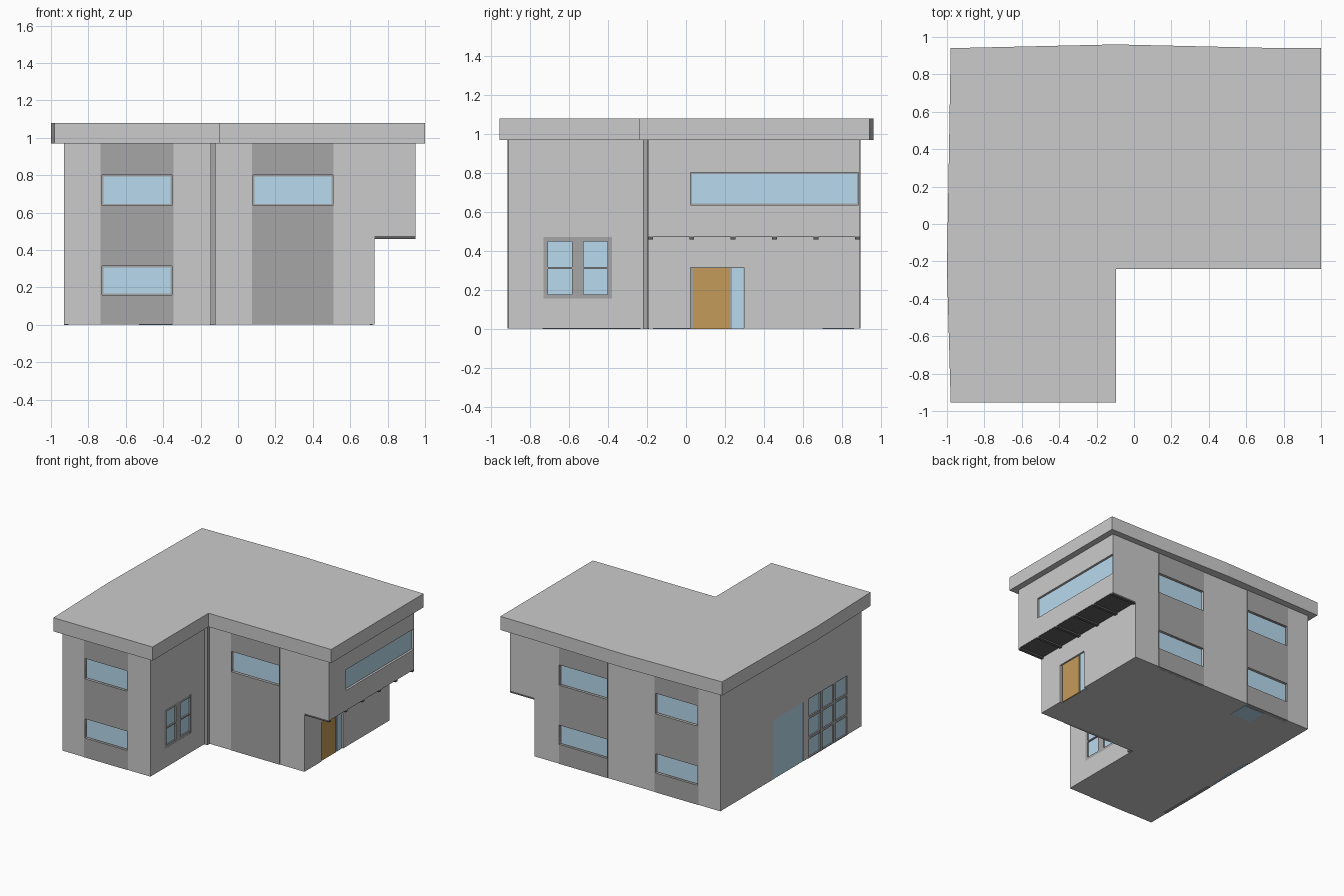
import bpy, bmesh

if "Cube" in bpy.data.objects:
    bpy.data.objects.remove(bpy.data.objects["Cube"])


def material(name, rgb):
    m = bpy.data.materials.new(name)
    m.diffuse_color = (*rgb, 1)
    m.use_nodes = True
    m.node_tree.nodes["Principled BSDF"].inputs["Base Color"].default_value = m.diffuse_color
    return m


GLASS = material("glass", (0.48, 0.70, 0.86))
WOOD = material("wood", (0.55, 0.33, 0.10))
DARK = material("dark_grey", (0.38, 0.38, 0.38))
SOFFIT = material("soffit_grey", (0.12, 0.12, 0.12))


def prism(name, pts, vec, mat=None):
    """Closed polygon extruded along vec."""
    bm = bmesh.new()
    face = bm.faces.new([bm.verts.new(p) for p in pts])
    new = bmesh.ops.extrude_face_region(bm, geom=[face])["geom"]
    bmesh.ops.translate(bm, vec=vec, verts=[g for g in new if isinstance(g, bmesh.types.BMVert)])
    bmesh.ops.recalc_face_normals(bm, faces=bm.faces)
    me = bpy.data.meshes.new(name)
    bm.to_mesh(me)
    bm.free()
    ob = bpy.data.objects.new(name, me)
    bpy.context.collection.objects.link(ob)
    if mat:
        me.materials.append(mat)
    return ob


def box(name, x, y, z, mat=None):
    x, y, z = sorted(x), sorted(y), sorted(z)
    pts = [(x[0], y[0], z[0]), (x[1], y[0], z[0]), (x[1], y[1], z[0]), (x[0], y[1], z[0])]
    return prism(name, pts, (0, 0, z[1] - z[0]), mat)


def slab(name, wall, u, z, d, mat=None):
    """Box on a wall: u runs along it, d is the outward offset range."""
    axis, plane, sign = wall
    depth = [plane + sign * k for k in d]
    return box(name, u, depth, z, mat) if axis == "y" else box(name, depth, u, z, mat)


# walls as (normal axis, position, outward direction)
WING_FRONT, MAIN_FRONT, BACK = ("y", -0.91, -1), ("y", -0.195, -1), ("y", 0.89, 1)
LEFT, WING_RIGHT = ("x", -0.93, -1), ("x", -0.145, 1)
RIGHT_LOW, RIGHT_UP = ("x", 0.73, 1), ("x", 0.95, 1)
BASE, EAVE, STEP = 0.003, 0.97, 0.475

# wall blocks: the main one overhangs on the right
profile = [(-0.93, BASE), (0.73, BASE), (0.73, STEP), (0.95, STEP), (0.95, EAVE), (-0.93, EAVE)]
main = prism("main_block", [(x, -0.195, z) for x, z in profile], (0, 1.085, 0))
wing = box("front_wing", (-0.93, -0.145), (-0.91, -0.195), (BASE, EAVE))
solids = [main, wing]
cutters = []


def recess(wall, u, z, depth=0.02):
    cutters.append(slab("recess_cutter", wall, u, z, (-depth, 0.03)))


def window(name, wall, u, z, cols=1, rows=1, edge=0.008, gap_u=0.012, gap_z=0.01):
    """Recessed dark frame with a grid of glass panes."""
    recess(wall, u, (z[0] if z[0] > 0 else -0.02, z[1]))
    grid = cols * rows > 1
    slab(name + "_backing", wall, u, z, (-0.025, -0.017), DARK)
    w = (u[1] - u[0] - 2 * edge - (cols - 1) * gap_u) / cols
    h = (z[1] - z[0] - 2 * edge - (rows - 1) * gap_z) / rows
    for i in range(cols):
        a = u[0] + edge + i * (w + gap_u)
        for j in range(rows):
            b = z[0] + edge + j * (h + gap_z)
            slab(name + "_pane", wall, (a, a + w), (b, b + h), (-0.022, -0.012), GLASS)
    # raised bars between panes and around the edge
    if grid:
        for i in range(cols + 1):
            a = u[0] if i == 0 else u[0] + edge + i * w + (i - 1) * gap_u
            slab(name + "_mullion", wall, (a, a + (edge if i in (0, cols) else gap_u)), z, (-0.02, 0), DARK)
        for j in range(rows + 1):
            b = z[0] if j == 0 else z[0] + edge + j * h + (j - 1) * gap_z
            slab(name + "_rail", wall, u, (b, b + (edge if j in (0, rows) else gap_z)), (-0.02, -0.001), DARK)


# dark vertical panels with strip windows, front and back
LOW, HIGH = (0.16, 0.315), (0.638, 0.802)
for name, wall, floors in (("front", WING_FRONT, (LOW, HIGH)), ("back_near", BACK, (LOW, HIGH))):
    solids.append(slab(name + "_panel", wall, (-0.735, -0.345), (BASE, EAVE), (-0.03, 0.003), DARK))
    for z in floors:
        window(name + "_window", wall, (-0.728, -0.352), z)
for name, wall, floors in (("main_front", MAIN_FRONT, (HIGH,)), ("back_far", BACK, (LOW, HIGH))):
    solids.append(slab(name + "_panel", wall, (0.075, 0.51), (BASE, EAVE), (-0.03, 0.003), DARK))
    for z in floors:
        window(name + "_window", wall, (0.08, 0.507), z)

# side windows
window("long_window", RIGHT_UP, (0.022, 0.884), (0.637, 0.803))
window("wing_window", WING_RIGHT, (-0.73, -0.38), (0.157, 0.472), 2, 2, edge=0.022, gap_u=0.06)
window("grid_window", LEFT, (-0.735, -0.232), (0, 0.485), 3, 3, gap_u=0.025, gap_z=0.02)

# glass door on the left
recess(LEFT, (-0.17, 0.213), (-0.02, 0.478), 0.012)
slab("glass_door", LEFT, (-0.17, 0.213), (0, 0.478), (-0.02, -0.005), GLASS)

# entrance door with side light
recess(RIGHT_LOW, (0.022, 0.298), (-0.02, 0.317))
slab("entrance_backing", RIGHT_LOW, (0.022, 0.298), (0, 0.317), (-0.025, -0.017), DARK)
slab("entrance_door", RIGHT_LOW, (0.035, 0.225), (0, 0.314), (-0.022, -0.01), WOOD)
slab("door_side_light", RIGHT_LOW, (0.236, 0.295), (0, 0.314), (-0.022, -0.01), GLASS)

# recesses cut through walls and panels
for solid in solids:
    for cutter in cutters:
        near = all(
            min(c[i] for c in cutter.bound_box) < max(c[i] for c in solid.bound_box)
            and max(c[i] for c in cutter.bound_box) > min(c[i] for c in solid.bound_box)
            for i in range(3))
        if near:
            mod = solid.modifiers.new("recess", "BOOLEAN")
            mod.operation, mod.solver, mod.object = "DIFFERENCE", "EXACT", cutter
for cutter in cutters:
    cutter.hide_render = True
    cutter.hide_set(True)

# overhang soffit with ribs
box("soffit", (0.73, 0.948), (-0.193, 0.888), (0.472, 0.48), SOFFIT)
for i in range(6):
    y = -0.195 + i * 0.212
    box("soffit_rib", (0.73, 0.95), (y, y + 0.025), (0.46, 0.476), SOFFIT)

# inner corner post and floor glass
box("corner_post", (-0.15, -0.12), (-0.22, -0.19), (0, EAVE), DARK)
box("floor_glass", (-0.53, -0.35), (0.70, 0.86), (0, 0.01), GLASS)

# flat roof slab with slightly bowed back and left edges
roof = [(-0.98, 0.94), (-0.1, 0.96), (0.7, 0.942), (1, 0.94), (1, -0.24),
        (-0.095, -0.24), (-0.095, -0.955), (-0.98, -0.955), (-1, -0.24)]
prism("roof", [(x, y, EAVE) for x, y in roof], (0, 0, 0.11))
